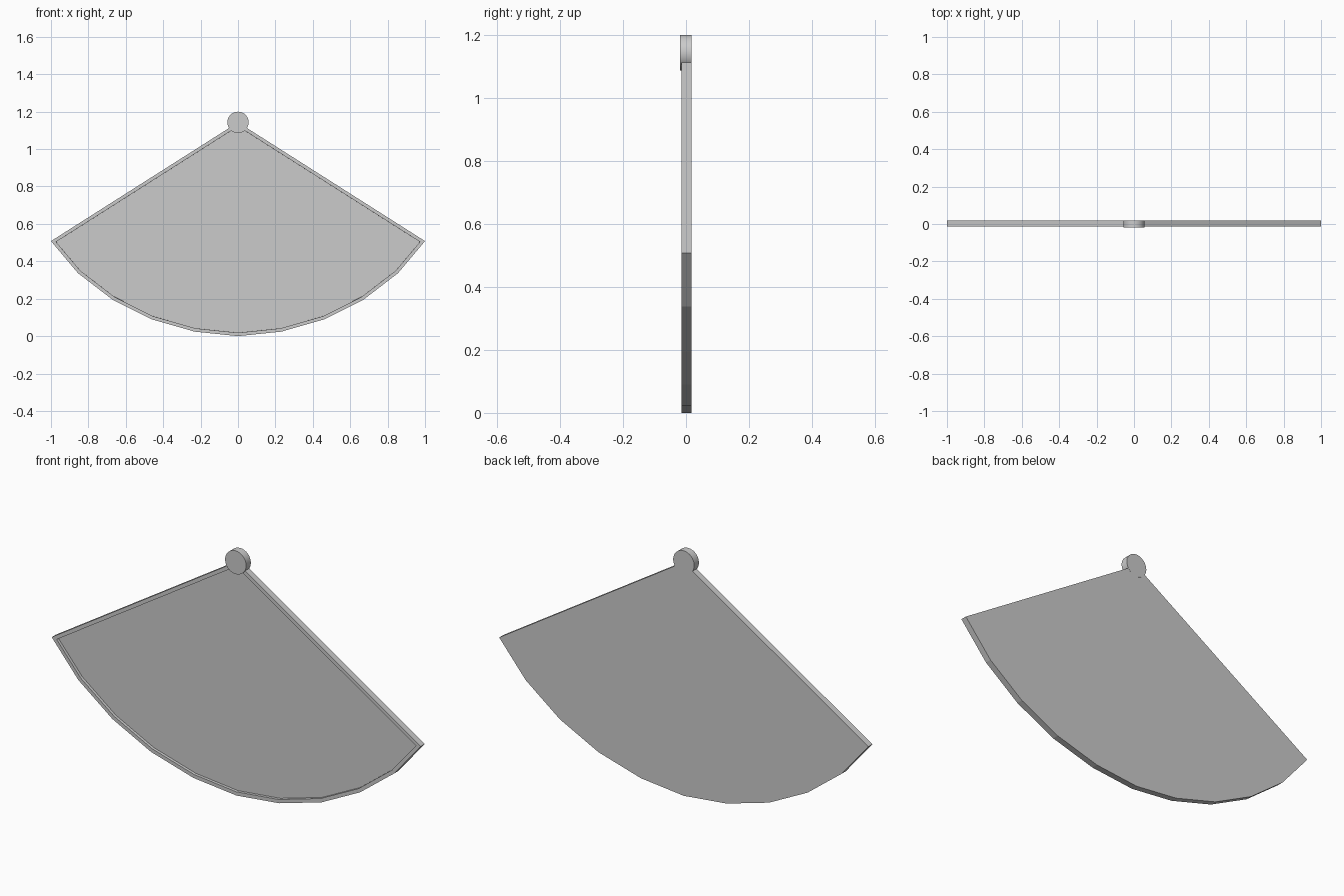
import bpy, bmesh, math

if "Cube" in bpy.data.objects:
    bpy.data.objects.remove(bpy.data.objects["Cube"])

FRONT, BACK = -0.0135, 0.0175
APEX = (0.0, 1.143)
half_arc = [(1.0, 0.508), (0.856, 0.337), (0.671, 0.195), (0.462, 0.09), (0.232, 0.024)]


def finish(name, bm):
    bmesh.ops.recalc_face_normals(bm, faces=bm.faces[:])
    mesh = bpy.data.meshes.new(name)
    bm.to_mesh(mesh)
    bm.free()
    ob = bpy.data.objects.new(name, mesh)
    bpy.context.collection.objects.link(ob)
    return ob


def prism(profile, y0, y1):
    """Extrude an x-z profile along y; returns the bmesh with its normals outward."""
    bm = bmesh.new()
    face = bm.faces.new([bm.verts.new((x, y0, z)) for x, z in profile])
    geo = bmesh.ops.extrude_face_region(bm, geom=[face], use_keep_orig=True)["geom"]
    for v in geo:
        if isinstance(v, bmesh.types.BMVert):
            v.co.y = y1
    bmesh.ops.recalc_face_normals(bm, faces=bm.faces[:])
    return bm


# Fan panel with a thin raised rim around the recessed front
outline = [APEX] + half_arc + [(0.0, 0.0)] + [(-x, z) for x, z in reversed(half_arc)]
bm = prism(outline, FRONT, BACK)
front = min(bm.faces, key=lambda f: f.calc_center_median().y)
bmesh.ops.inset_region(bm, faces=[front], thickness=0.018, depth=0.0, use_even_offset=True)
bmesh.ops.inset_region(bm, faces=[front], thickness=0.0002, depth=-0.014, use_even_offset=True)
finish("fan_panel", bm)

# Round pivot at the apex
N = 32
circle = [(0.057 * math.cos(2 * math.pi * i / N), APEX[1] + 0.057 * math.sin(2 * math.pi * i / N))
          for i in range(N)]
pivot = finish("pivot_disc", prism(circle, -0.0185, 0.018))
bpy.context.view_layer.objects.active = pivot
pivot.select_set(True)
bpy.ops.object.shade_smooth_by_angle(angle=math.radians(30))
